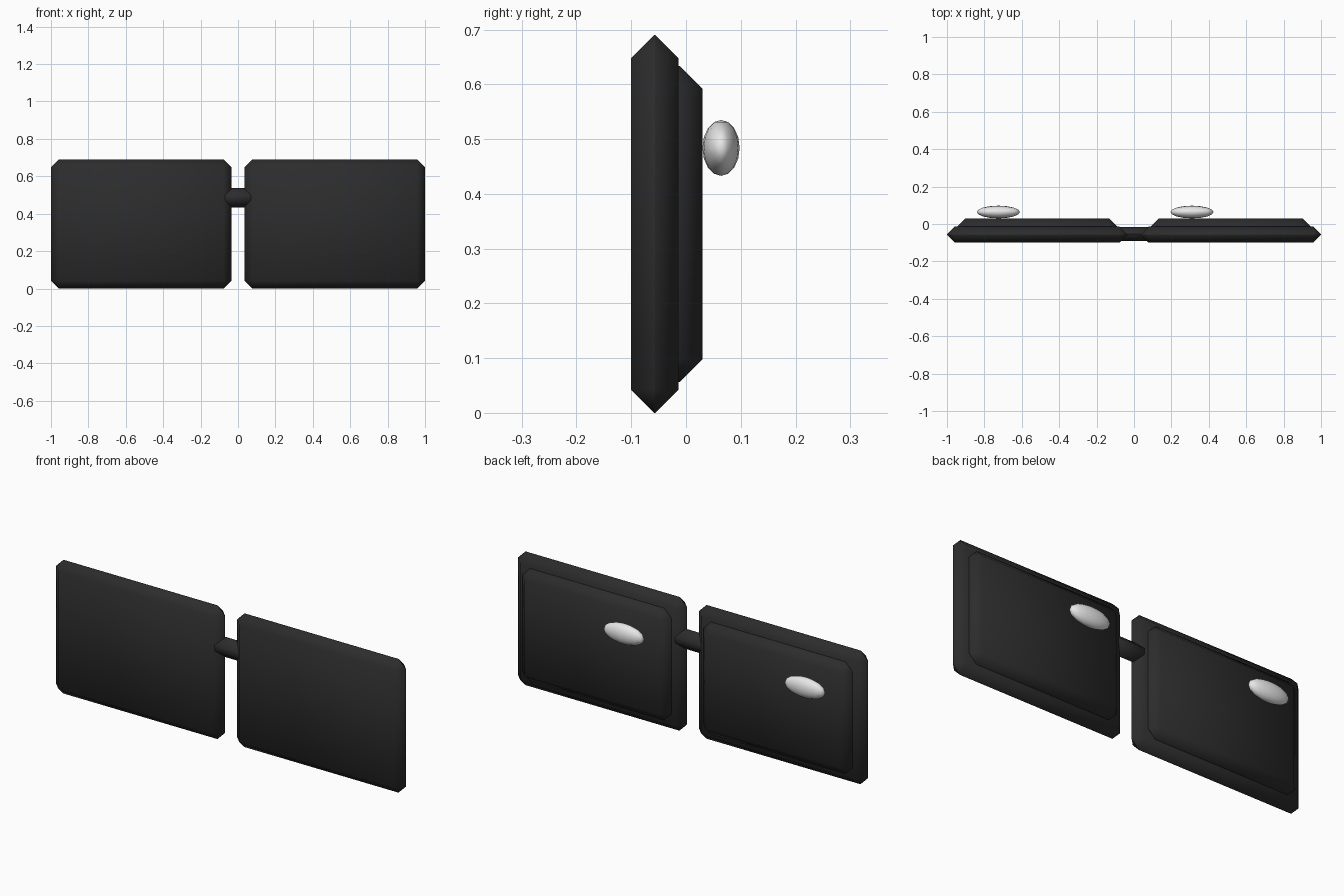
import bpy

cube = bpy.data.objects.get("Cube")
if cube:
    bpy.data.objects.remove(cube, do_unlink=True)


def material(name, value):
    m = bpy.data.materials.new(name)
    m.use_nodes = True
    colour = (value, value, value, 1)
    m.diffuse_color = colour
    m.node_tree.nodes["Principled BSDF"].inputs["Base Color"].default_value = colour
    return m


BLACK = material("soft black", 0.025)
PEARL = material("pearl white", 0.8)


def chamfered_box(name, low, high, bevel):
    """Box between two corners, with one flat chamfer on every edge."""
    centre = [(a + b) / 2 for a, b in zip(low, high)]
    bpy.ops.mesh.primitive_cube_add(size=1, location=centre)
    ob = bpy.context.object
    ob.name = name
    ob.scale = [b - a for a, b in zip(low, high)]
    bpy.ops.object.transform_apply(location=False, rotation=False, scale=True)
    mod = ob.modifiers.new("chamfer", 'BEVEL')
    mod.width = bevel
    mod.segments = 1
    bpy.ops.object.modifier_apply(modifier=mod.name)
    bpy.ops.object.shade_smooth()
    ob.data.materials.append(BLACK)
    return ob


def span(side, inner, outer):
    return sorted((side * inner, side * outer))


# Two panels, each with a raised backing and an oval pad
for label, side, pad_x in (("right", -1, -0.725), ("left", 1, 0.31)):
    x0, x1 = span(side, 0.035, 1)
    chamfered_box(label + "_panel", (x0, -0.1, 0), (x1, -0.014, 0.69), 0.042)
    x0, x1 = span(side, 0.092, 0.943)
    chamfered_box(label + "_backing", (x0, -0.056, 0.056), (x1, 0.03, 0.634), 0.042)

    bpy.ops.mesh.primitive_uv_sphere_add(segments=16, ring_count=8, radius=1,
                                         location=(pad_x, 0.064, 0.484))
    pad = bpy.context.object
    pad.name = label + "_pad"
    pad.scale = (0.115, 0.034, 0.051)
    bpy.ops.object.transform_apply(location=False, rotation=False, scale=True)
    bpy.ops.object.shade_smooth()
    pad.data.materials.append(PEARL)

# Bar joining the panels
chamfered_box("bridge", (-0.11, -0.092, 0.434), (0.11, -0.015, 0.537), 0.037)
